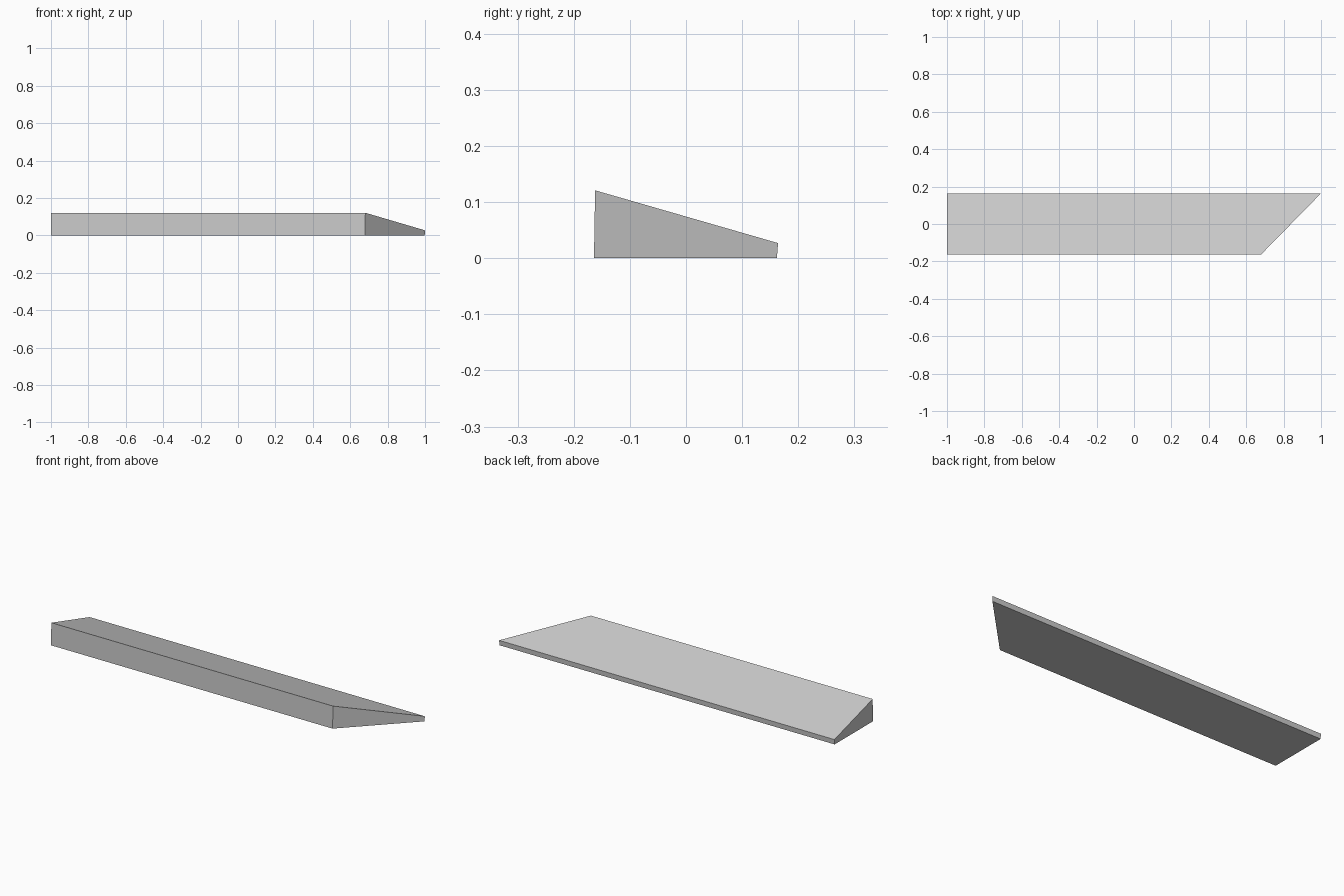
import bpy, bmesh

if "Cube" in bpy.data.objects:
    bpy.data.objects.remove(bpy.data.objects["Cube"])

# Wedge cross-section (y, z): tall front, sloped top, thin back lip
profile = [(-0.164, 0.0), (0.162, 0.0), (0.164, 0.027), (-0.162, 0.121)]


def mitre_x(y):
    # right end is cut at 45 degrees, longest along the back
    return 1.0 + (y - 0.164) * 0.98


bm = bmesh.new()
left = [bm.verts.new((-1.0, y, z)) for y, z in profile]
right = [bm.verts.new((mitre_x(y), y, z)) for y, z in profile]

# End caps and the four long sides
bm.faces.new(left)
bm.faces.new(right)
for i in range(4):
    j = (i + 1) % 4
    bm.faces.new((left[i], left[j], right[j], right[i]))
bmesh.ops.recalc_face_normals(bm, faces=bm.faces)

mesh = bpy.data.meshes.new("mitred_wedge_plank")
bm.to_mesh(mesh)
bm.free()
plank = bpy.data.objects.new("mitred_wedge_plank", mesh)
bpy.context.collection.objects.link(plank)
